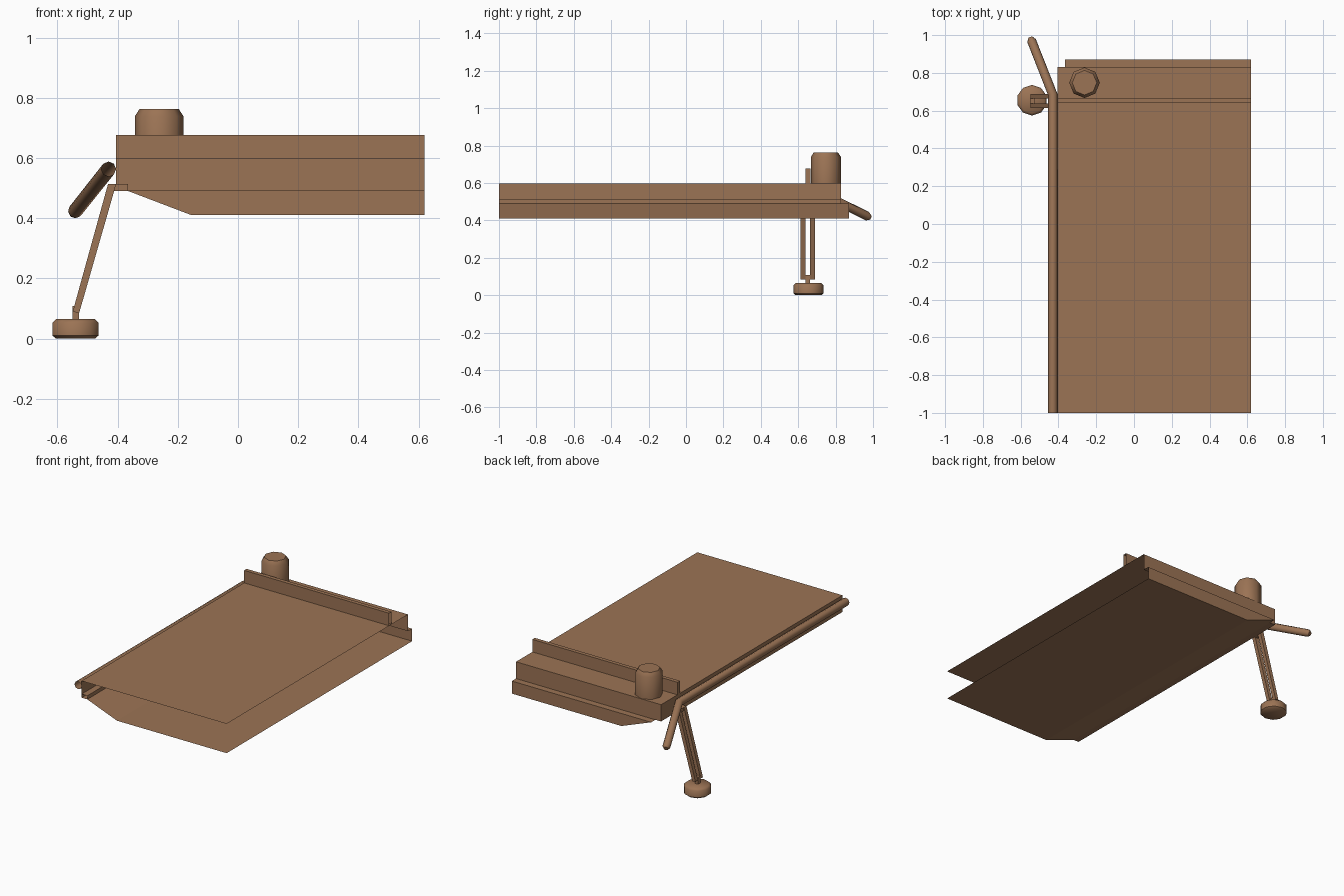
import bpy, bmesh, math
from mathutils import Vector

if "Cube" in bpy.data.objects:
    bpy.data.objects.remove(bpy.data.objects["Cube"])

brown = bpy.data.materials.new("brown wood")
brown.diffuse_color = (0.33, 0.173, 0.09, 1)
brown.use_nodes = True
brown.node_tree.nodes["Principled BSDF"].inputs["Base Color"].default_value = brown.diffuse_color


def make(name, verts, faces, smooth=False):
    me = bpy.data.meshes.new(name)
    me.from_pydata(verts, [], faces)
    me.materials.append(brown)
    ob = bpy.data.objects.new(name, me)
    bpy.context.collection.objects.link(ob)
    if smooth:
        bpy.context.view_layer.objects.active = ob
        ob.select_set(True)
        bpy.ops.object.shade_smooth_by_angle(angle=math.radians(50))
        ob.select_set(False)
    return ob


def prism(name, profile, y0, y1, caps=True, closed=True):
    """Sweep an (x, z) profile along y."""
    n = len(profile)
    verts = [(x, y, z) for y in (y0, y1) for x, z in profile]
    faces = [(i, (i + 1) % n, n + (i + 1) % n, n + i) for i in range(n if closed else n - 1)]
    if caps:
        faces += [tuple(range(n))[::-1], tuple(range(n, 2 * n))]
    ob = make(name, verts, faces)
    if caps:
        bm = bmesh.new()
        bm.from_mesh(ob.data)
        bmesh.ops.recalc_face_normals(bm, faces=bm.faces)
        bm.to_mesh(ob.data)
        bm.free()
    return ob


def rect(x0, x1, z0, z1):
    return [(x0, z0), (x1, z0), (x1, z1), (x0, z1)]


def lathe(name, cx, cy, profile, sides, turn):
    """Turn an (r, z) profile, capped at both ends."""
    verts = [(cx + r * math.cos(turn + math.tau * i / sides),
              cy + r * math.sin(turn + math.tau * i / sides), z)
             for r, z in profile for i in range(sides)]
    faces = [(k * sides + i, k * sides + (i + 1) % sides,
              (k + 1) * sides + (i + 1) % sides, (k + 1) * sides + i)
             for k in range(len(profile) - 1) for i in range(sides)]
    last = (len(profile) - 1) * sides
    faces += [tuple(range(sides))[::-1], tuple(range(last, last + sides))]
    return make(name, verts, faces, True)


# Outline limits of the open hull section
L, R, F = -0.405, 0.62, -1.0
B_UP, B_LOW = 0.83, 0.872
Z_BOT, Z_STEP, Z_DECK = 0.41, 0.49, 0.597

# Upper hull: deck, side wall and inward lip, open at front and right
prism("upper_hull", [(R, Z_DECK), (L, Z_DECK), (L, Z_STEP), (-0.365, Z_STEP)],
      F, B_UP, caps=False, closed=False)
make("upper_end_wall",
     [(L, B_UP, Z_STEP), (L, B_UP, Z_DECK), (R, B_UP, Z_DECK), (R, B_UP, Z_STEP)],
     [(0, 1, 2, 3)])
prism("inner_lip", [(-0.365, Z_STEP), (-0.365, 0.513), (L, 0.513)],
      F, B_UP, caps=False, closed=False)

# Lower hull: sloped bilge, bottom, end wall and its top step
prism("lower_hull", [(-0.365, Z_STEP), (-0.155, Z_BOT), (R, Z_BOT)],
      F, B_LOW, caps=False, closed=False)
make("lower_end_wall",
     [(-0.365, B_LOW, Z_STEP), (R, B_LOW, Z_STEP), (R, B_LOW, Z_BOT), (-0.155, B_LOW, Z_BOT),
      (-0.365, B_UP, Z_STEP), (R, B_UP, Z_STEP)],
     [(0, 1, 2, 3), (4, 5, 1, 0)])

# Raised board across the deck: front, top, back and left end
y0, y1, zt = 0.64, 0.665, 0.677
make("cross_board",
     [(x, y, z) for x in (L, R) for y, z in ((y0, Z_DECK), (y0, zt), (y1, zt), (y1, Z_DECK))],
     [(0, 4, 5, 1), (1, 5, 6, 2), (2, 6, 7, 3), (0, 1, 2, 3)])

# Deck post
lathe("deck_post", -0.262, 0.748,
      [(0.081, Z_DECK), (0.081, 0.738), (0.065, 0.763)], 8, 0)

# Side rail tube with its bent, bevelled tail
path = [Vector((-0.43, F, 0.563)), Vector((-0.43, 0.685, 0.563)),
        Vector((-0.542, 0.97, 0.422)), Vector((-0.548, 0.985, 0.414))]
radii = [0.025, 0.025, 0.024, 0.014]
along = Vector((0, 1, 0))
tail = (path[2] - path[1]).normalized()
verts = []
for p, r, t in zip(path, radii, [along, (along + tail).normalized(), tail, tail]):
    side = t.cross(Vector((0, 0, 1))).normalized()
    up = side.cross(t)
    verts += [p + r * (math.cos(a) * side + math.sin(a) * up)
              for a in (math.tau * i / 8 for i in range(8))]
faces = [(k * 8 + i, k * 8 + 8 + i, k * 8 + 8 + (i + 1) % 8, k * 8 + (i + 1) % 8)
         for k in range(3) for i in range(8)]
make("side_rail", verts, faces + [tuple(range(24, 32))], True)

# Leg: paired slanted bars, bracket, ankle pin and round foot
bar = [(-0.432, 0.513), (-0.405, 0.513), (-0.528, 0.084), (-0.549, 0.09)]
for name, y in (("leg_bar_front", 0.613), ("leg_bar_back", 0.664)):
    prism(name, bar, y, y + 0.025)
prism("leg_bracket", rect(-0.43, -0.365, Z_STEP, 0.513), 0.637, 0.665)
prism("ankle_pin", rect(-0.55, -0.528, 0.06, 0.108), 0.638, 0.664)
lathe("foot", -0.54, 0.655,
      [(0.068, 0), (0.081, 0.01), (0.081, 0.052), (0.068, 0.064)], 10, math.pi / 2)
